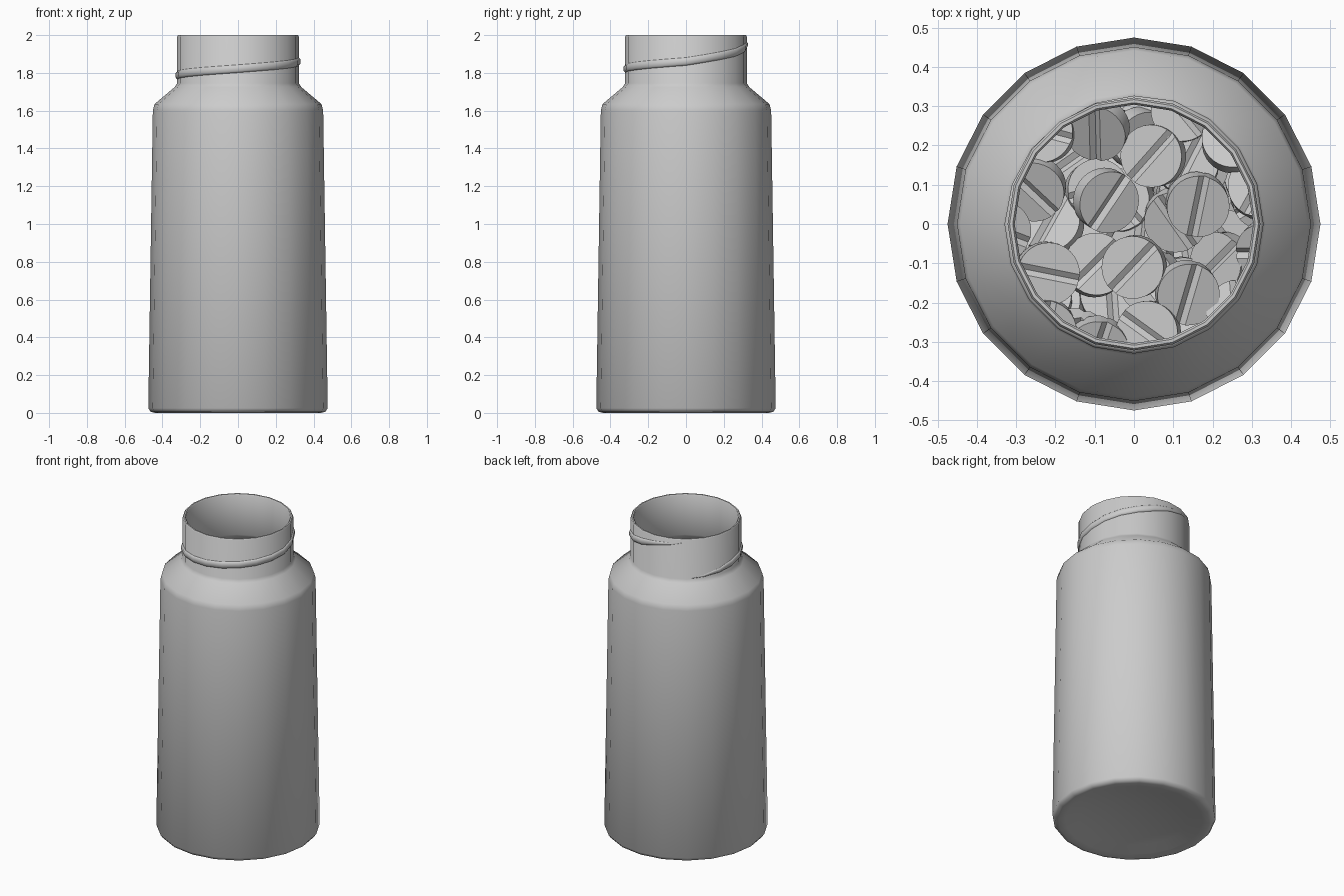
import bpy, bmesh, math, random
from mathutils import Euler

if "Cube" in bpy.data.objects:
    bpy.data.objects.remove(bpy.data.objects["Cube"])

random.seed(7)
SIDES = 20


def make_object(name, bm, angle):
    bmesh.ops.recalc_face_normals(bm, faces=bm.faces)
    mesh = bpy.data.meshes.new(name)
    bm.to_mesh(mesh)
    bm.free()
    obj = bpy.data.objects.new(name, mesh)
    bpy.context.collection.objects.link(obj)
    bpy.ops.object.select_all(action='DESELECT')
    obj.select_set(True)
    bpy.context.view_layer.objects.active = obj
    bpy.ops.object.shade_smooth_by_angle(angle=math.radians(angle))
    return obj


# Bottle shell: outer profile from base centre up, then back down inside
profile = [(0, .05), (.18, .043), (.32, .022), (.40, .006), (.44, 0), (.462, .006),
           (.475, .025), (.451, 1.60), (.442, 1.635), (.335, 1.725), (.322, 1.745),
           (.322, 1.993), (.317, 2.0), (.309, 2.0), (.304, 1.993),
           (.304, 1.74), (.318, 1.715), (.426, 1.622), (.433, 1.595),
           (.455, .04), (.44, .022), (.40, .026), (.32, .042), (.18, .063), (0, .07)]
bm = bmesh.new()
verts = [bm.verts.new((r, 0, z)) for r, z in profile]
edges = [bm.edges.new(p) for p in zip(verts, verts[1:])]
bmesh.ops.spin(bm, geom=verts + edges, cent=(0, 0, 0), axis=(0, 0, 1),
               angle=math.tau, steps=SIDES, use_duplicate=False)
bmesh.ops.remove_doubles(bm, verts=bm.verts, dist=1e-4)
make_object("bottle", bm, 50)

# Screw thread: one rising turn that tapers at both ends
heights = [(126, 1.745), (180, 1.787), (270, 1.822), (360, 1.86), (414, 1.908),
           (450, 1.95), (486, 1.98)]


def thread_z(a):
    for (a0, z0), (a1, z1) in zip(heights, heights[1:]):
        if a <= a1:
            return z0 + (z1 - z0) * (a - a0) / (a1 - a0)


bm = bmesh.new()
rings = []
for i in range(SIDES + 1):
    a = 126 + 18 * i
    z = thread_z(a)
    t = max(.05, min(1, i / 3, (SIDES - i) / 3))
    section = [(.312, -.022 * t), (.321, -.022 * t), (.321 + .009 * t, -.012 * t),
               (.321 + .009 * t, .012 * t), (.321, .022 * t), (.312, .022 * t)]
    c, s = math.cos(math.radians(a)), math.sin(math.radians(a))
    rings.append([bm.verts.new((r * c, r * s, z + dz)) for r, dz in section])
for r0, r1 in zip(rings, rings[1:]):
    for k in range(6):
        bm.faces.new((r0[k], r0[(k + 1) % 6], r1[(k + 1) % 6], r1[k]))
bm.faces.new(rings[0])
bm.faces.new(rings[-1])
make_object("screw_thread", bm, 50)

# Tablet: short cylinder with a V-shaped score line on both faces
bm = bmesh.new()
bmesh.ops.create_cone(bm, cap_ends=True, segments=32, radius1=.08, radius2=.08, depth=.05)
for x in (-.014, 0, .014):
    bmesh.ops.bisect_plane(bm, geom=bm.verts[:] + bm.edges[:] + bm.faces[:],
                           plane_co=(x, 0, 0), plane_no=(1, 0, 0))
for v in bm.verts:
    if abs(v.co.x) < 1e-4:
        v.co.z *= .6
tablet = make_object("tablet", bm, 25)

# Loose pile of tablets in the bottom of the bottle
LAYERS = 8
first = True
for layer in range(LAYERS):
    placed = []
    for attempt in range(500):
        r, a = .355 * math.sqrt(random.random()), random.uniform(0, math.tau)
        x, y = r * math.cos(a), r * math.sin(a)
        if any(math.hypot(x - px, y - py) < .135 for px, py in placed):
            continue
        placed.append((x, y))
        if first:
            pill, first = tablet, False
        else:
            pill = bpy.data.objects.new("tablet", tablet.data)
            bpy.context.collection.objects.link(pill)
        tilt = .05 if layer == 0 else .25
        z = .095 + layer * .06 + (random.uniform(-.012, .012) if layer else 0)
        pill.location = (x, y, z)
        pill.rotation_euler = Euler((random.gauss(0, tilt), random.gauss(0, tilt),
                                     random.uniform(0, math.tau)))
